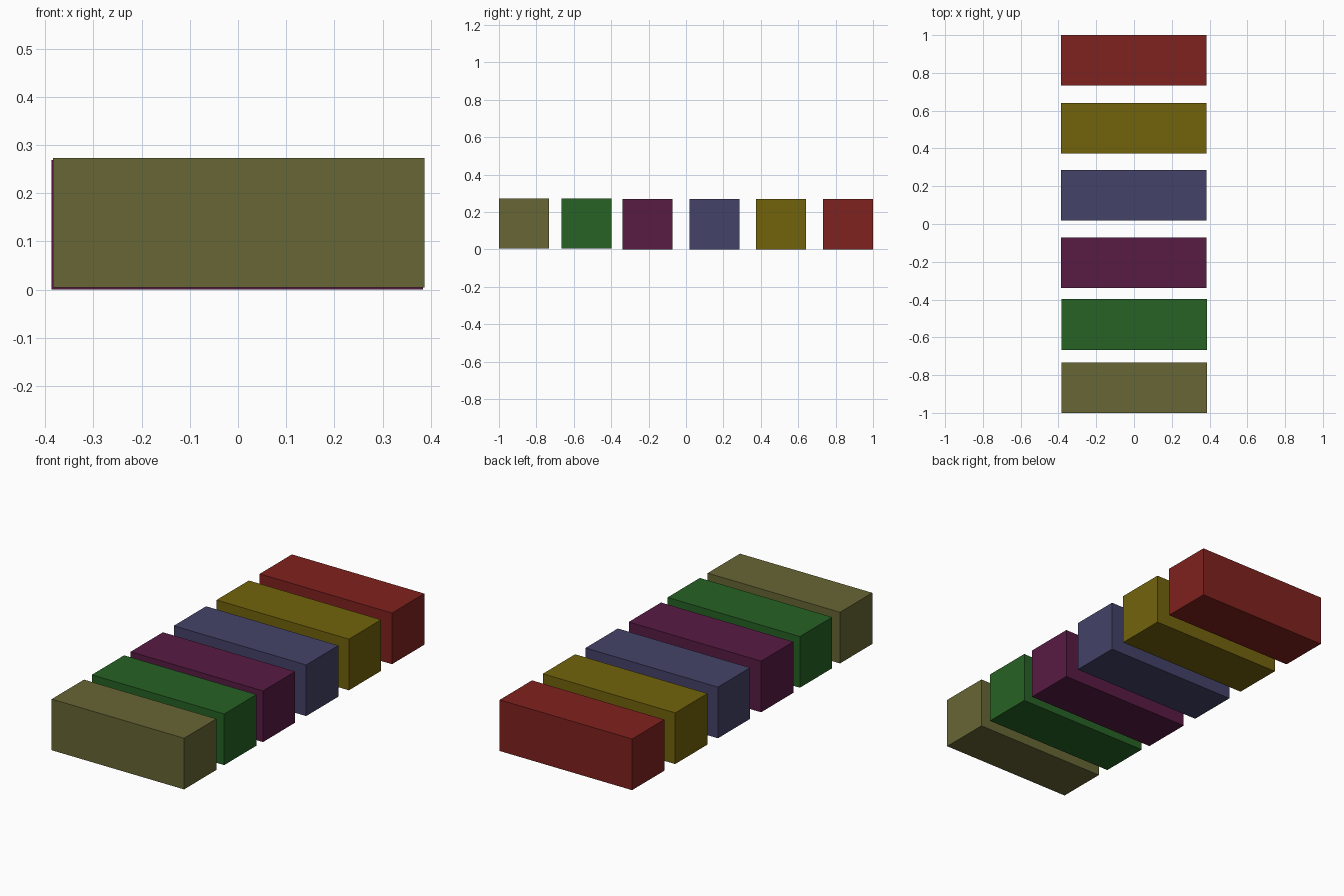
import bpy

if "Cube" in bpy.data.objects:
    bpy.data.objects.remove(bpy.data.objects["Cube"])

WIDTH, DEPTH, HEIGHT = 0.77, 0.268, 0.269


def linear(c):
    c /= 255
    return c / 12.92 if c <= 0.04045 else ((c + 0.055) / 1.055) ** 2.4


def block(name, x, y, bottom, rgb):
    bpy.ops.mesh.primitive_cube_add(size=1, location=(x, y, bottom + HEIGHT / 2))
    ob = bpy.context.object
    ob.name = name
    ob.scale = (WIDTH, DEPTH, HEIGHT)
    bpy.ops.object.transform_apply(location=False, rotation=False, scale=True)
    mat = bpy.data.materials.new(name + "_paint")
    mat.diffuse_color = (*[linear(c) for c in rgb], 1)
    mat.use_nodes = True
    mat.node_tree.nodes["Principled BSDF"].inputs["Base Color"].default_value = mat.diffuse_color
    ob.data.materials.append(mat)


# Row of blocks from front to back: name, centre x, centre y, bottom z, colour
for spec in [
    ("olive_block", 0.0015, -0.866, 0.004, (103, 102, 53)),
    ("green_block", 0.001, -0.532, 0.004, (38, 98, 36)),
    ("purple_block", -0.0015, -0.206, 0.0, (88, 27, 68)),
    ("blue_block", -0.001, 0.152, 0.0, (68, 66, 104)),
    ("yellow_block", -0.001, 0.507, 0.0, (114, 99, 12)),
    ("red_block", -0.0015, 0.866, 0.0, (128, 34, 30)),
]:
    block(*spec)
